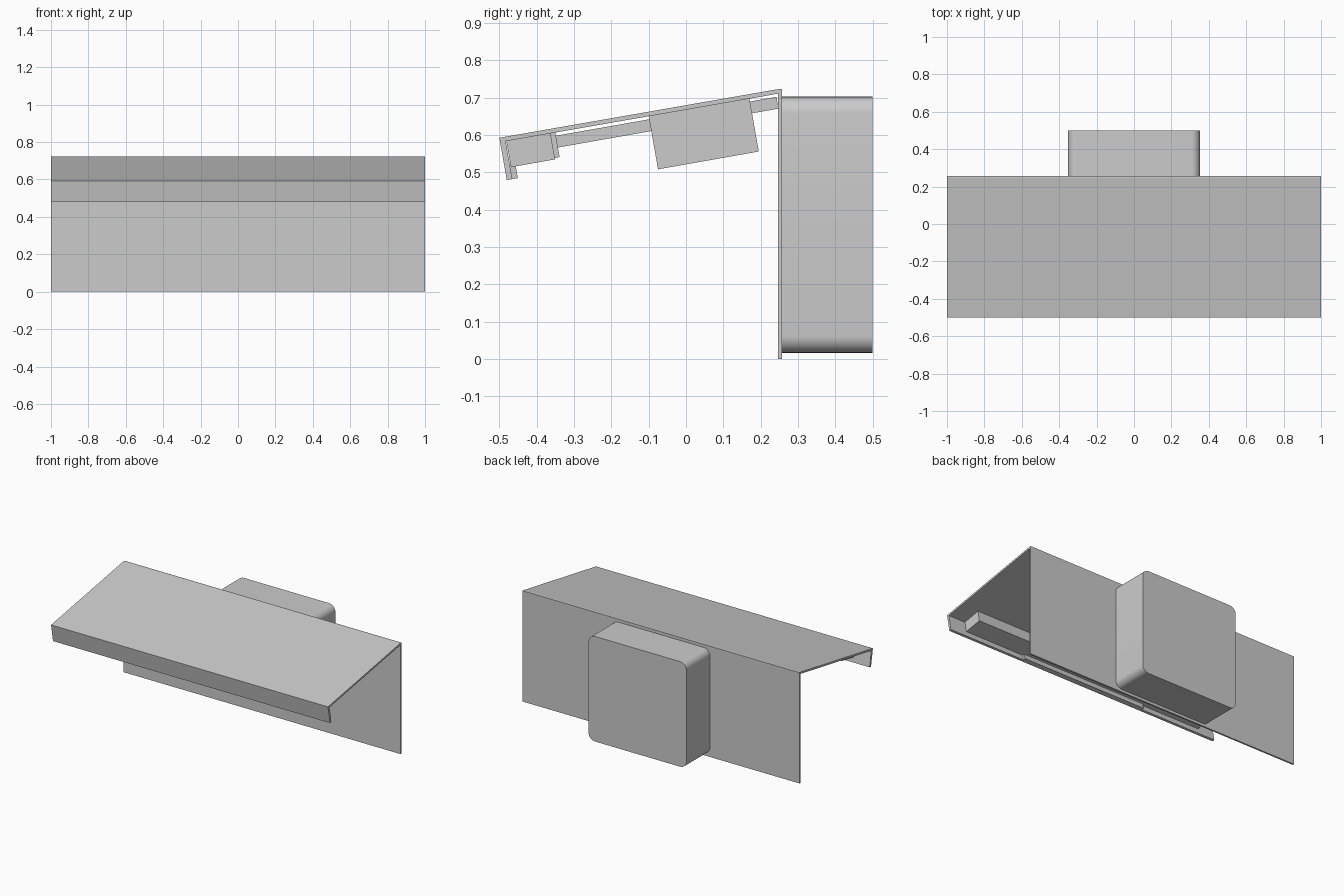
import bpy, bmesh, math

if "Cube" in bpy.data.objects:
    bpy.data.objects.remove(bpy.data.objects["Cube"])

A = math.radians(10)
ORIGIN = (-0.50, 0.593)  # front top edge of the sloped canopy (y, z)


def slope(u, v):
    """Point u along the canopy and v along its normal, as (y, z)."""
    return (ORIGIN[0] + u * math.cos(A) - v * math.sin(A),
            ORIGIN[1] + u * math.sin(A) + v * math.cos(A))


def extrude(name, points, axis, start, end):
    """Extrude a closed 2D profile along x (y,z points) or y (x,z points)."""
    bm = bmesh.new()

    def place(p, d):
        return (d, p[0], p[1]) if axis == 'x' else (p[0], d, p[1])
    face = bm.faces.new([bm.verts.new(place(p, start)) for p in points])
    res = bmesh.ops.extrude_face_region(bm, geom=[face])
    moved = [g for g in res['geom'] if isinstance(g, bmesh.types.BMVert)]
    offset = (end - start, 0, 0) if axis == 'x' else (0, end - start, 0)
    bmesh.ops.translate(bm, verts=moved, vec=offset)
    bmesh.ops.recalc_face_normals(bm, faces=bm.faces)
    mesh = bpy.data.meshes.new(name)
    bm.to_mesh(mesh)
    bm.free()
    obj = bpy.data.objects.new(name, mesh)
    bpy.context.collection.objects.link(obj)
    return obj


def slope_box(name, u0, u1, v0, v1, half_width):
    """Box lying parallel to the canopy, centred on x = 0."""
    pts = [slope(u0, v0), slope(u1, v0), slope(u1, v1), slope(u0, v1)]
    return extrude(name, pts, 'x', -half_width, half_width)


# Folded sheet: back panel, sloped canopy and front lip
extrude('folded_sheet', [
    (0.257, 0), (0.257, 0.723), (0.245, 0.723), slope(0, 0),
    slope(0, -0.115), slope(0.015, -0.115), slope(0.015, -0.012),
    (0.246, 0.711), (0.246, 0)], 'x', -1, 1)

# Rounded housing behind the panel
R = 0.045
outline = []
for i, (sx, cz) in enumerate([(1, 0.703 - R), (-1, 0.703 - R),
                              (-1, 0.017 + R), (1, 0.017 + R)]):
    for k in range(9):
        t = math.radians(90 * i + 90 * k / 8)
        outline.append((sx * (0.353 - R) + R * math.cos(t),
                        cz + R * math.sin(t)))
housing = extrude('rear_housing', outline, 'y', 0.257, 0.50)
bpy.context.view_layer.objects.active = housing
housing.select_set(True)
bpy.ops.object.shade_smooth_by_angle(angle=math.radians(30))

# Parts under the canopy
slope_box('front_bar', 0.017, 0.137, -0.083, -0.012, 0.88)
slope_box('lip_liner', 0.015, 0.030, -0.115, -0.075, 0.45)
slope_box('bar_back_plate', 0.137, 0.150, -0.079, -0.012, 0.45)
slope_box('support_rail', 0.138, 0.75, -0.053, -0.021, 0.30)
slope_box('under_box', 0.404, 0.678, -0.157, -0.012, 0.35)
